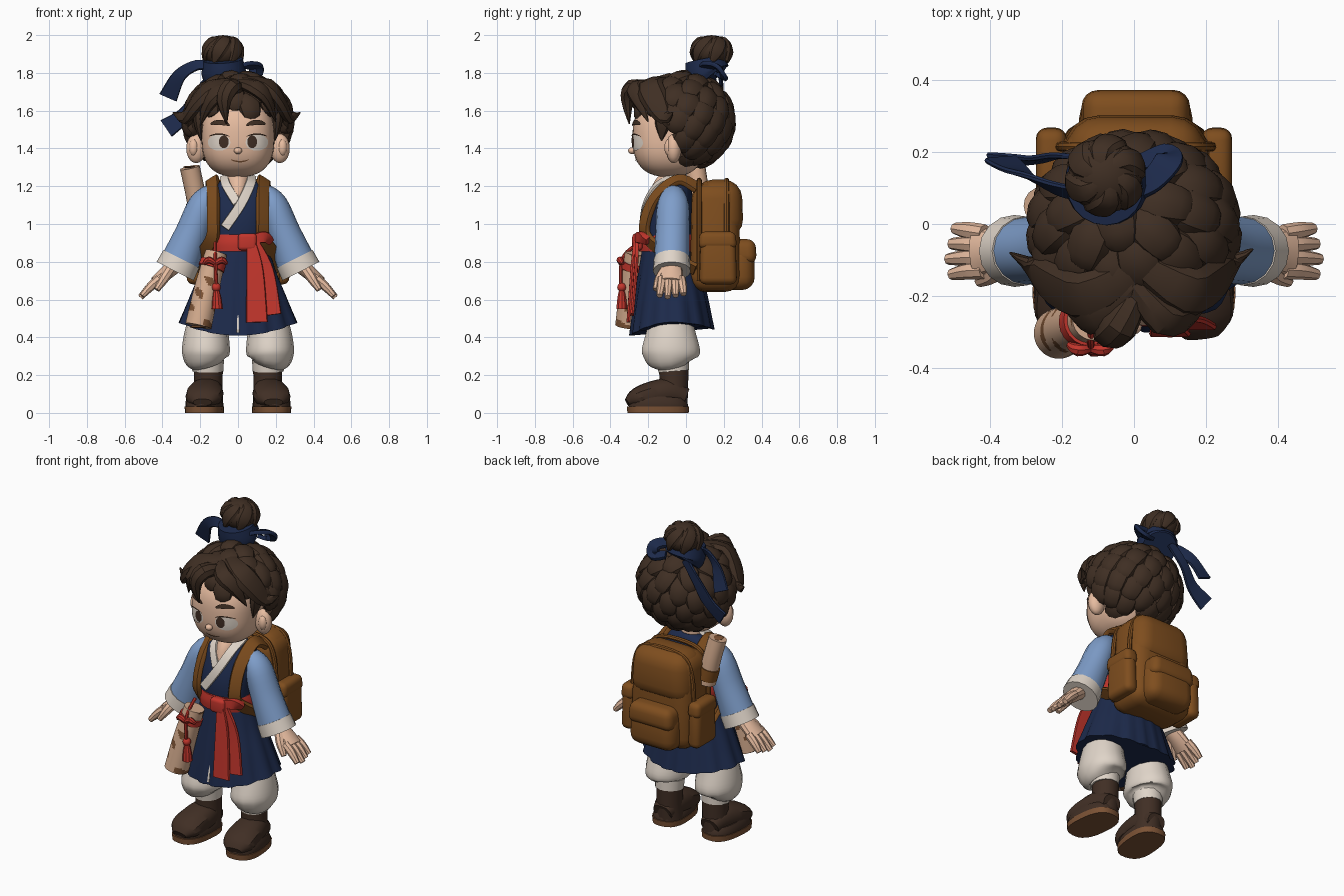
import bpy, bmesh, math
from mathutils import Vector as V

if bpy.data.objects.get("Cube"):
    bpy.data.objects.remove(bpy.data.objects["Cube"])

def material(name, r, g, b):
    m = bpy.data.materials.new(name)
    m.use_nodes = True
    m.diffuse_color = (r, g, b, 1)
    bsdf = next(n for n in m.node_tree.nodes if n.type == 'BSDF_PRINCIPLED')
    bsdf.inputs["Base Color"].default_value = (r, g, b, 1)
    return m

HAIR = material("dark brown hair", .05, .028, .017)
SKIN = material("skin", .84, .53, .37)
CREAM = material("cream cloth", .74, .66, .58)
NAVY = material("navy cloth", .012, .023, .07)
BLUE = material("light blue cloth", .21, .34, .59)
LEATHER = material("brown leather", .21, .075, .013)
RED = material("red cloth", .54, .036, .025)
BOOT = material("dark boot", .052, .028, .018)
SOLE = material("sole brown", .2, .085, .035)
PAPER = material("parchment", .66, .41, .27)

def finish(name, bm, mat, angle=32):
    bmesh.ops.recalc_face_normals(bm, faces=bm.faces)
    me = bpy.data.meshes.new(name)
    bm.to_mesh(me)
    bm.free()
    me.materials.append(mat)
    me.shade_smooth()
    me.set_sharp_from_angle(angle=math.radians(angle))
    ob = bpy.data.objects.new(name, me)
    bpy.context.collection.objects.link(ob)
    return ob

def spow(v, e):
    return math.copysign(abs(v) ** e, v)

def sweep(name, pts, sizes, mat, sides=12, up=(0, 1, 0), centre=None, steps=4, p=2):
    """Superellipse section swept along a smooth path; sizes are (side, up) radii."""
    key = [list(a) + (list(s) if isinstance(s, tuple) else [s, s]) for a, s in zip(pts, sizes)]
    path = []
    for i in range(len(key) - 1):
        k0, k1, k2, k3 = key[max(i - 1, 0)], key[i], key[i + 1], key[min(i + 2, len(key) - 1)]
        for j in range(steps + (i == len(key) - 2)):
            t = j / steps
            path.append([.5 * (2 * b + (c - a) * t + (2 * a - 5 * b + 4 * c - d) * t * t
                               + (3 * b - a - 3 * c + d) * t ** 3) for a, b, c, d in zip(k0, k1, k2, k3)])
    bm = bmesh.new()
    rings = []
    for i, q in enumerate(path):
        o = V(q[:3])
        t = V(path[min(i + 1, len(path) - 1)][:3]) - V(path[max(i - 1, 0)][:3])
        t.normalize()
        side = t.cross(o - V(centre) if centre else V(up)).normalized()
        n = side.cross(t)
        w, h = max(q[3], .002), max(q[4], .002)
        angles = [2 * math.pi * k / sides for k in range(sides)]
        rings.append([bm.verts.new(o + side * w * spow(math.cos(a), 2 / p)
                                   + n * h * spow(math.sin(a), 2 / p)) for a in angles])
    for a, b in zip(rings, rings[1:]):
        for k in range(sides):
            bm.faces.new((a[k], a[k - 1], b[k - 1], b[k]))
    bm.faces.new(rings[0])
    bm.faces.new(rings[-1])
    return finish(name, bm, mat)

def blob(name, c, r, mat, p=2, seg=24, keep=None):
    bm = bmesh.new()
    bmesh.ops.create_uvsphere(bm, u_segments=seg, v_segments=seg * 2 // 3, radius=1)
    for v in bm.verts:
        s = sum(abs(x) ** p for x in v.co) ** (-1 / p)
        v.co = V([c[i] + r[i] * v.co[i] * s for i in range(3)])
    if keep:
        bmesh.ops.delete(bm, geom=[v for v in bm.verts if not keep(v.co)], context='VERTS')
    return finish(name, bm, mat)

def box(name, lo, hi, bevel, mat, taper=1):
    bm = bmesh.new()
    bmesh.ops.create_cube(bm, size=1)
    for v in bm.verts:
        f = taper if v.co.z > 0 else 1
        v.co = V([(lo[i] + hi[i]) / 2 + v.co[i] * (hi[i] - lo[i]) * (f if i < 2 else 1) for i in range(3)])
    bmesh.ops.bevel(bm, geom=bm.edges[:], offset=bevel, segments=4, profile=.5, affect='EDGES')
    return finish(name, bm, mat)

# Head, with painted features laid on its surface
HC, HR, HP = (0, -.09, 1.46), (.193, .193, .21), 2.6
blob("head", HC, HR, SKIN, HP, 36)

def face_patch(name, cx, cz, rx, rz, mat, lift=.004, tilt=0, bend=0):
    bm = bmesh.new()
    def vert(f, a):
        u, w = f * math.cos(a), f * math.sin(a)
        x, z = cx + u * rx, cz + w * rz + tilt * u + bend * u * u
        s = 1 - abs(x / HR[0]) ** HP - abs((z - HC[2]) / HR[2]) ** HP
        return bm.verts.new((x, HC[1] - HR[1] * max(s, 0) ** (1 / HP) - lift, z))
    rings = [[vert(f / 4, math.pi * k / 10) for k in range(20)] for f in range(1, 5)]
    bm.faces.new(rings[0])
    for a, b in zip(rings, rings[1:]):
        for k in range(20):
            bm.faces.new((a[k], a[k - 1], b[k - 1], b[k]))
    return finish(name, bm, mat)

for s, side in ((1, "left"), (-1, "right")):
    face_patch(side + "_eye_white", s * .1, 1.432, .06, .044, CREAM)
    face_patch(side + "_iris", s * .075, 1.435, .026, .034, BOOT, .007)
    face_patch(side + "_lash", s * .1, 1.476, .055, .004, HAIR, .008, 0, -.012)
    face_patch(side + "_brow", s * .095, 1.538, .052, .014, HAIR, .008, s * .003, -.012)
    blob(side + "_ear", (s * .222, -.065, 1.4), (.052, .042, .078), SKIN, seg=16)
    blob(side + "_ear_hollow", (s * .235, -.09, 1.405), (.026, .025, .045), SKIN, seg=12)
face_patch("mouth", .01, 1.33, .05, .004, SOLE, .005, 0, .012)
blob("nose", (0, -.285, 1.388), (.022, .022, .018), SKIN, seg=12)

# Hair: cap, overlapping clumps flowing from the crown, loose locks
CAP, CAPR = V((0, -.01, 1.545)), V((.25, .225, .22))
blob("hair_cap", CAP, CAPR, HAIR, 2, 32, lambda c: c.y > -.07 or c.z > 1.62)
crown = V((-.07, .1, 1.8))

def on_cap(q, f=1):
    d = V([(q[i] - CAP[i]) / CAPR[i] for i in range(3)]).normalized()
    return V([CAP[i] + d[i] * CAPR[i] * f for i in range(3)])

N = 84
for i in range(N):
    z = 1 - 2 * (i + .5) / N
    a, r = i * 2.39996, math.sqrt(1 - z * z)
    c = on_cap(CAP + V((r * math.cos(a) * CAPR.x, r * math.sin(a) * CAPR.y, z * CAPR.z)))
    by_ear = abs(c.x) > .13 and -.15 < c.y < .0 and c.z < 1.5
    if (c.y < -.07 and c.z < 1.64) or c.z < 1.35 or by_ear:
        continue
    n = (c - CAP).normalized()
    d = c - crown
    d = (d - n * d.dot(n)).normalized() * .08
    sweep("hair_clump", [on_cap(c - d, .98), on_cap(c, 1.03), on_cap(c + d, 1.04), on_cap(c + d * 1.4, .97)],
          [(.025, .015), (.064, .042), (.052, .04), .006], HAIR, 10, centre=CAP, steps=3)

def lock(name, pts, w, h=.035):
    sweep(name, pts, [(w * .6, h * .7), (w, h), (w * .8, h * .8), .003] if len(pts) == 4 else
          [(w * .6, h * .7), (w, h), (w, h), (w * .6, h * .7), .003], HAIR, 8, centre=(0, -.08, 1.5), steps=3)

lock("fringe_centre", [(.01, -.19, 1.72), (-.04, -.285, 1.725), (-.075, -.31, 1.65), (-.06, -.3, 1.53)], .052, .042)
lock("fringe_right", [(0, -.17, 1.74), (-.1, -.26, 1.7), (-.16, -.24, 1.63), (-.2, -.2, 1.52)], .055)
lock("fringe_right_outer", [(0, -.13, 1.75), (-.13, -.2, 1.725), (-.22, -.17, 1.64), (-.28, -.12, 1.565),
                            (-.345, -.08, 1.59)], .07)
lock("fringe_left", [(0, -.17, 1.74), (.085, -.265, 1.725), (.155, -.25, 1.66), (.2, -.2, 1.54)], .052)
lock("fringe_left_outer", [(.03, -.12, 1.76), (.15, -.19, 1.735), (.22, -.16, 1.65), (.27, -.11, 1.565),
                           (.33, -.07, 1.59)], .07)
for s in (1, -1):
    lock("sideburn", [(s * .2, -.11, 1.64), (s * .212, -.12, 1.57), (s * .208, -.125, 1.51), (s * .195, -.13, 1.44)], .045, .025)
    lock("temple_lock", [(s * .2, -.08, 1.66), (s * .25, -.09, 1.59), (s * .255, -.05, 1.53), (s * .245, 0, 1.47)], .06, .03)

# Bun and ribbon
blob("bun", (-.08, .135, 1.915), (.105, .105, .085), HAIR, 2, 16)
for k in range(6):
    a = k * math.pi / 3
    f = lambda r, z, t: (-.08 + r * math.cos(a + t), .135 + r * math.sin(a + t), z)
    sweep("bun_lock", [f(.09, 1.86, 0), f(.098, 1.92, .3), f(.07, 1.97, .7), f(.015, 1.985, 1.2)],
          [.015, (.042, .018), (.034, .018), .01], HAIR, 8, centre=(-.08, .135, 1.9), steps=3)
sweep("ribbon_band", [(-.07, .135, 1.77), (-.075, .115, 1.8), (-.08, .1, 1.87)], [.105, .118, .105], NAVY, 20)

def strip(name, pts, w, h, mat, up=(0, -1, 0), centre=None):
    ws = w if isinstance(w, list) else [w] * len(pts)
    return sweep(name, pts, [(x, h) for x in ws], mat, 8, up, centre, 5, 8)

strip("ribbon_tail_upper", [(-.14, .08, 1.835), (-.22, .1, 1.84), (-.31, .14, 1.785), (-.37, .18, 1.67)],
      [.025, .03, .036, .05], .008, NAVY, (.3, -1, .5))
strip("ribbon_tail_lower", [(-.12, .18, 1.8), (-.21, .19, 1.69), (-.28, .18, 1.58), (-.38, .18, 1.505)],
      [.025, .03, .04, .055], .008, NAVY, (.3, -1, .5))
strip("ribbon_loop", [(0, .09, 1.82), (.05, .12, 1.84), (.095, .175, 1.83), (.085, .19, 1.78), (.02, .17, 1.79)],
      [.03, .035, .04, .035, .025], .012, NAVY, (0, .5, 1))

# Torso, neck, crossed collar
sweep("torso", [(0, -.09, .85), (0, -.09, 1), (0, -.075, 1.12), (0, -.06, 1.2), (0, -.06, 1.235)],
      [(.15, .14), (.165, .14), (.185, .115), (.15, .09), (.07, .06)], NAVY, 24, p=2.4)
sweep("neck", [(0, -.125, 1.09), (0, -.098, 1.18), (0, -.07, 1.24), (0, -.065, 1.3)],
      [(.05, .085), (.06, .083), (.064, .07), .06], SKIN, 16)
strip("collar_over", [(.07, -.05, 1.25), (.062, -.15, 1.205), (.012, -.215, 1.1), (-.07, -.235, .98)], .026, .014, CREAM,
      centre=(0, -.05, 1.08))
strip("collar_under", [(-.07, -.05, 1.25), (-.062, -.148, 1.205), (-.005, -.208, 1.11)], .024, .012, CREAM,
      centre=(0, -.05, 1.08))

# Pleated skirt with front slit
skirt = sweep("skirt", [(0, -.09, .92), (0, -.085, .75), (0, -.08, .6), (0, -.075, .415)],
              [(.15, .135), (.195, .165), (.245, .19), (.3, .215)], NAVY, 72)
for v in skirt.data.vertices:
    s = (.92 - v.co.z) / .5
    a = math.atan2(v.co.x, v.co.y + .08)
    f = 1 + .07 * s * abs(math.sin(a * 8))
    v.co.z += .065 * s * (v.co.x / .3) ** 2 + max(v.co.y, 0) * .15 * s
    v.co.x, v.co.y = v.co.x * f, -.08 + (v.co.y + .08) * f
strip("skirt_slit", [(0, -.256, .62), (0, -.292, .425)], [.003, .007], .004, CREAM)

# Sash, knot and hanging ends
sweep("sash", [(0, -.09, .855), (0, -.09, .9), (0, -.09, .945)], [(.168, .158), (.171, .162), (.162, .155)], RED, 24)
box("sash_knot", (.0, -.285, .86), (.1, -.23, .95), .02, RED)
strip("sash_loop", [(.08, -.255, .92), (.14, -.24, .93), (.17, -.2, .91)], [.025, .03, .02], .018, RED)
strip("sash_end_front", [(.07, -.27, .9), (.09, -.285, .75), (.1, -.305, .48)], [.025, .045, .058], .01, RED)
strip("sash_end_side", [(.09, -.26, .9), (.15, -.265, .75), (.185, -.285, .52)], [.025, .04, .045], .01, RED)

# Map case with painted blotches, cord and tassel
case = sweep("map_case", [(-.21, -.305, .46), (-.165, -.285, .66), (-.115, -.265, .85)], [.07, .066, .058],
             PAPER, 40, steps=20)
case.data.materials.append(SOLE)
for f in case.data.polygons:
    c = f.center
    f.material_index = int(math.sin(c.x * 45 + c.z * 12) * math.sin(c.z * 40 + c.x * 9) > .58)
blob("map_case_hole", (-.211, -.305, .456), (.045, .045, .008), SOLE, seg=16)
sweep("case_cord", [(-.142, -.276, .765), (-.13, -.27, .8)], [.071, .069], RED, 20)
for s in (1, -1):
    sweep("cord_loop", [(-.12, -.345, .79), (-.12 + s * .035, -.35, .81), (-.12 + s * .06, -.335, .79)], [.012, .018, .01], RED, 8)
sweep("cord", [(-.12, -.25, .9), (-.12, -.335, .82), (-.115, -.345, .68)], [.01] * 3, RED, 8)
blob("cord_bead", (-.115, -.34, .665), (.024, .024, .024), RED, seg=12)
sweep("tassel", [(-.115, -.34, .66), (-.112, -.34, .61), (-.11, -.34, .55)], [.012, .024, .03], RED, 10)

for s, side in ((1, "left"), (-1, "right")):
    # Sleeve, cuff, hand
    sweep(side + "_sleeve", [(s * .13, -.065, 1.165), (s * .185, -.068, 1.1), (s * .245, -.072, .95), (s * .308, -.075, .795)],
          [.055, (.078, .085), (.088, .09), (.104, .094)], BLUE, 16)
    sweep(side + "_cuff", [(s * .3, -.075, .815), (s * .333, -.075, .75)], [(.106, .096), (.11, .1)], CREAM, 16)
    hand = lambda d, y, dz=0: (s * (.34 + .75 * d), y, .775 - .65 * d + dz)
    sweep(side + "_palm", [hand(-.04, -.075), hand(.05, -.075), hand(.13, -.08)],
          [.045, (.038, .058), (.032, .068)], SKIN, 12)
    for k in range(4):
        y = -.128 + k * .034
        sweep(side + "_finger", [hand(.1, y), hand(.16, y * 1.1 + .01), hand(.235 - .012 * abs(k - 1), y * 1.25 + .02, -.01)],
              [.025, .024, .016], SKIN, 8)
    sweep(side + "_thumb", [hand(.03, -.11), hand(.07, -.14, -.02), hand(.12, -.16, -.045)], [.028, .026, .016], SKIN, 8)
    # Trousers and boot
    sweep(side + "_trouser", [(s * .145, -.08, .55), (s * .165, -.08, .42), (s * .17, -.08, .33), (s * .17, -.08, .285),
                              (s * .163, -.075, .255)],
          [.1, (.118, .135), (.127, .158), (.115, .138), (.085, .09)], CREAM, 14)
    sweep(side + "_ankle_band", [(s * .16, -.07, .28), (s * .16, -.065, .22)], [(.086, .087), (.082, .083)], CREAM, 14)
    sweep(side + "_boot_shaft", [(s * .157, -.065, .235), (s * .158, -.065, .13), (s * .16, -.075, .035)],
          [(.077, .08), (.076, .078), (.082, .085)], BOOT, 14)
    sweep(side + "_boot_foot", [(s * .163, .0, .08), (s * .165, -.08, .105), (s * .175, -.18, .098), (s * .183, -.265, .077),
                                (s * .188, -.312, .056)],
          [(.06, .05), (.085, .078), (.098, .07), (.092, .052), (.05, .02)], BOOT, 14, up=(0, 0, 1), p=2.3)
    sweep(side + "_boot_welt", [(s * .178, -.148, .03), (s * .178, -.147, .055), (s * .177, -.145, .085)],
          [(.098, .16), (.098, .158), (.088, .142)], BOOT, 24, up=(-s * .1, 1, 0), steps=2, p=2.5)
    sweep(side + "_boot_sole", [(s * .178, -.148, 0), (s * .178, -.148, .034)], [(.1, .163), (.102, .166)], SOLE, 24,
          up=(-s * .1, 1, 0), steps=1, p=2.6)
    # Pack strap and side pocket
    strip(side + "_strap", [(s * .14, .06, 1.19), (s * .135, -.04, 1.235), (s * .13, -.155, 1.15), (s * .13, -.212, 1.03),
                            (s * .135, -.208, .93), (s * .185, -.1, .84), (s * .21, .05, .76)], .036, .014, LEATHER,
          centre=(0, -.03, 1.02))
    box(side + "_pack_pocket", (s * .23 - .042, .07, .68), (s * .23 + .042, .27, .94), .035, LEATHER, .92)
    box(side + "_pocket_flap", (s * .23 - .044, .065, .87), (s * .23 + .044, .27, .96), .03, LEATHER, .92)

# Backpack
box("pack_body", (-.21, .02, .64), (.22, .29, 1.22), .085, LEATHER, .92)
box("pack_lid", (-.2, .035, .93), (.21, .305, 1.235), .095, LEATHER, .92)
box("pack_front_pocket", (-.155, .18, .65), (.165, .365, .89), .07, LEATHER, .95)
box("pocket_lid", (-.15, .19, .79), (.16, .375, .92), .045, LEATHER, .92)
for y in (.07, .215):
    rim = [(-.195, y, .7), (-.205, y, .95), (-.18, y, 1.15), (-.1, y, 1.222), (.11, y, 1.222), (.19, y, 1.15),
           (.215, y, .95), (.205, y, .7)]
    sweep("pack_piping", rim, [.014] * len(rim), LEATHER, 8)

# Rolled paper tucked in the pack
sweep("paper_roll", [(-.2, .08, 1.02), (-.225, .07, 1.16), (-.255, .05, 1.3)], [.053] * 3, PAPER, 16)
blob("paper_roll_core", (-.256, .05, 1.302), (.034, .034, .006), SOLE, seg=12)
sweep("roll_holder", [(-.2, .08, 1.05), (-.217, .074, 1.12)], [.06] * 2, LEATHER, 16)
